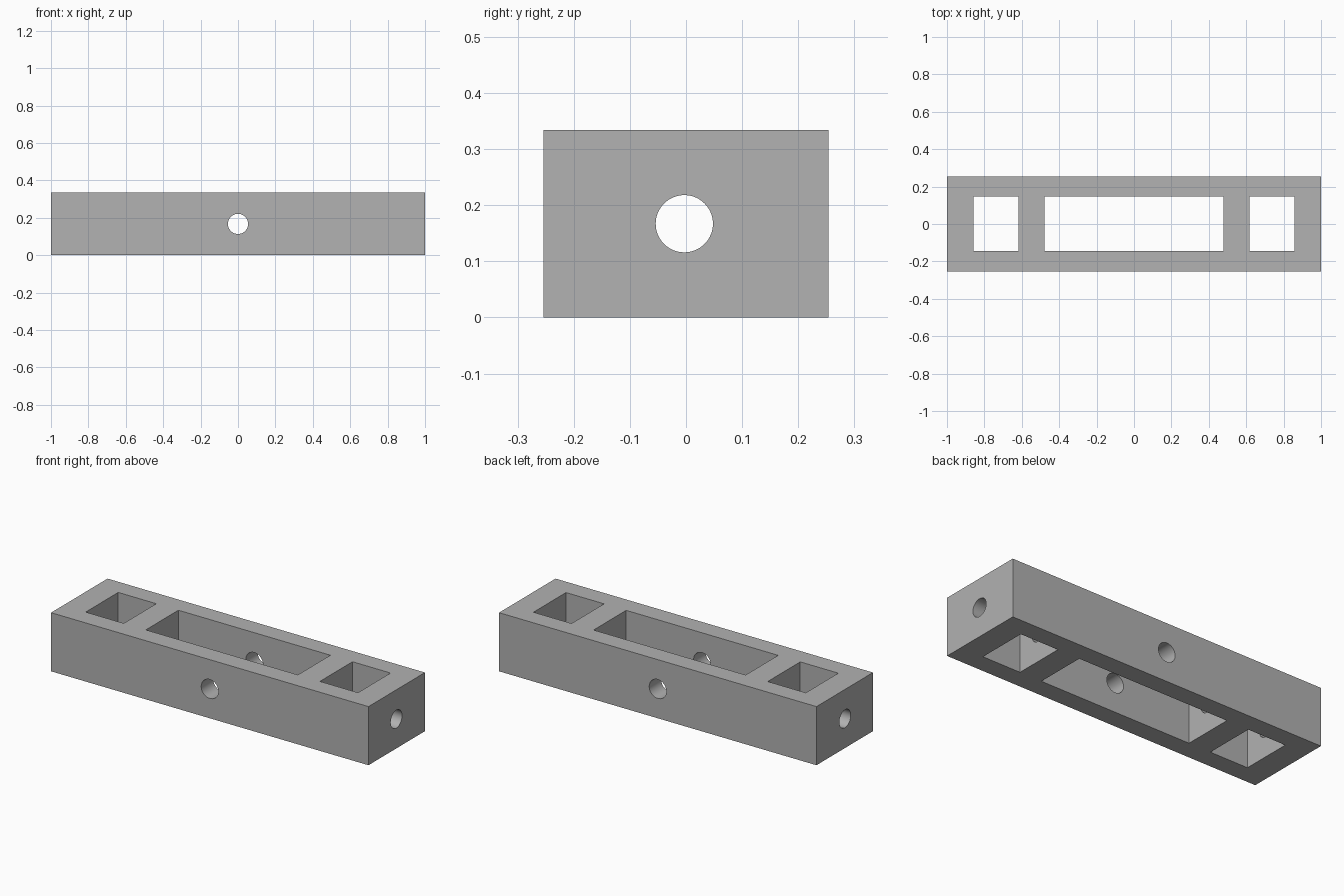
import bpy
import math

default = bpy.data.objects.get("Cube")
if default:
    bpy.data.objects.remove(default, do_unlink=True)

LENGTH, WIDTH, HEIGHT = 2.0, 0.508, 0.334
MID_Z = HEIGHT / 2

grey = bpy.data.materials.new("plain grey")
grey.use_nodes = True
colour = (0.445, 0.445, 0.445, 1)
grey.diffuse_color = colour
grey.node_tree.nodes["Principled BSDF"].inputs["Base Color"].default_value = colour


def box(name, x, y, size):
    bpy.ops.mesh.primitive_cube_add(size=1, location=(x, y, MID_Z))
    obj = bpy.context.object
    obj.name = name
    obj.scale = size
    bpy.ops.object.transform_apply(location=False, rotation=False, scale=True)
    obj.data.materials.append(grey)
    return obj


def rod(name, y, radius, length, rotation):
    bpy.ops.mesh.primitive_cylinder_add(
        vertices=64, radius=radius, depth=length, location=(0, y, MID_Z), rotation=rotation)
    obj = bpy.context.object
    obj.name = name
    obj.data.materials.append(grey)
    return obj


def cut(target, cutter):
    cutter.hide_render = True
    mod = target.modifiers.new(cutter.name, "BOOLEAN")
    mod.operation = "DIFFERENCE"
    mod.solver = "EXACT"
    mod.object = cutter
    bpy.context.view_layer.objects.active = target
    bpy.ops.object.modifier_apply(modifier=mod.name)
    bpy.data.objects.remove(cutter, do_unlink=True)


# Solid block
block = box("slotted_block", 0, 0, (LENGTH, WIDTH, HEIGHT))

# Long middle window and a short window at each end, open top and bottom
cut(block, box("middle_window", 0, 0.001, (0.958, 0.293, 1)))
for side in (-1, 1):
    cut(block, box("end_window", side * 0.738, 0.001, (0.24, 0.293, 1)))

# Round bores: one along the length through every wall, one across the middle
cut(block, rod("long_bore", -0.003, 0.051, 3, (0, math.pi / 2, 0)))
cut(block, rod("cross_bore", 0, 0.054, 1, (math.pi / 2, 0, 0)))

# Smooth bores, crisp edges
bpy.ops.object.select_all(action="DESELECT")
block.select_set(True)
bpy.context.view_layer.objects.active = block
bpy.ops.object.shade_smooth_by_angle(angle=math.radians(30))
